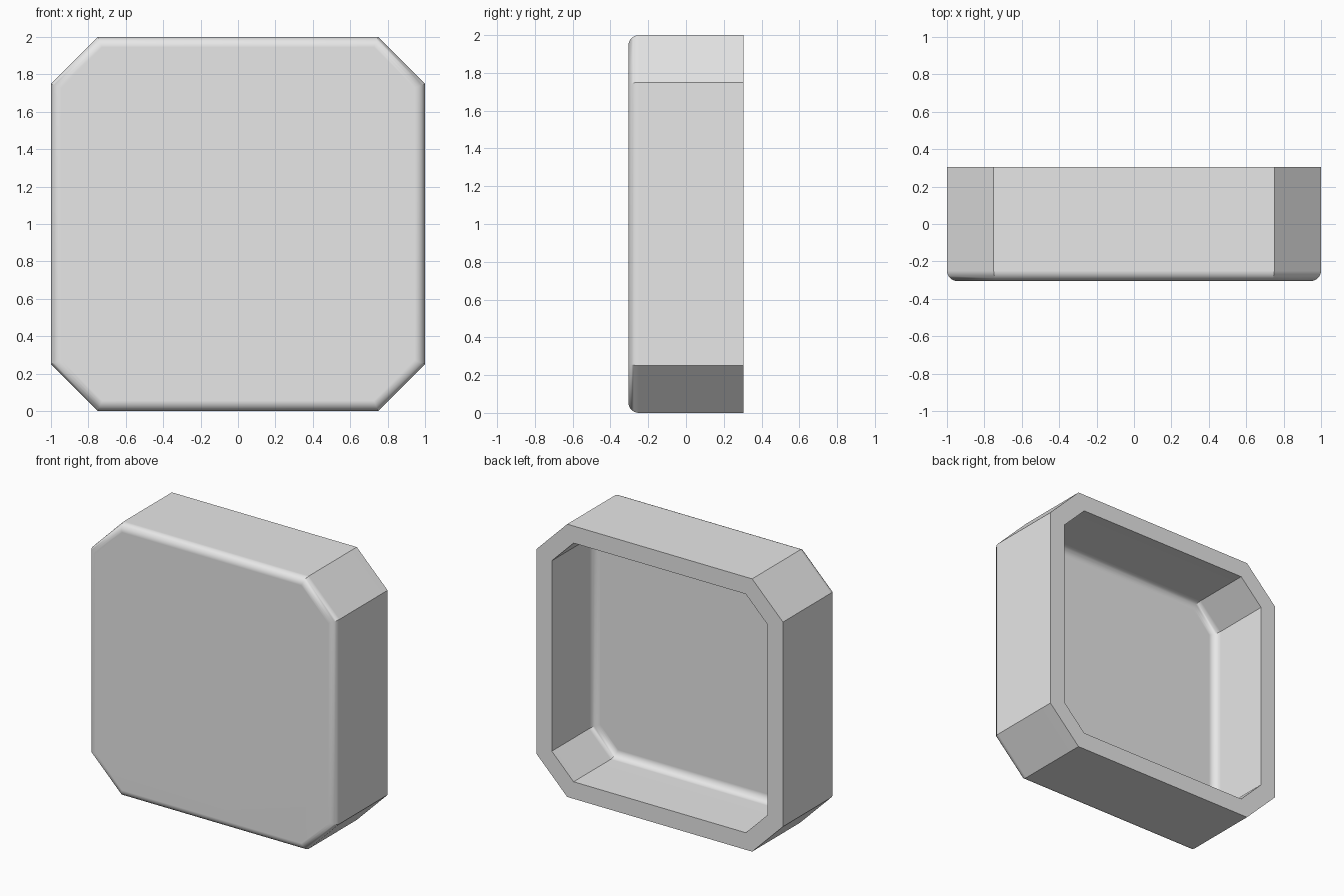
import bpy, bmesh, math

# Remove the default cube
cube = bpy.data.objects.get("Cube")
if cube:
    bpy.data.objects.remove(cube, do_unlink=True)

# Dimensions
HALF, CHAMFER = 1.0, 0.25
FRONT, BACK = -0.305, 0.305
WALL = 0.125
FILLET, STEPS = 0.055, 6

# Plain grey material
grey = bpy.data.materials.new("plain_grey")
grey.use_nodes = True
colour = (0.8, 0.8, 0.8, 1)
grey.diffuse_color = colour
grey.node_tree.nodes["Principled BSDF"].inputs["Base Color"].default_value = colour


def octagon(inset, y):
    """Chamfered square, offset inwards evenly on all eight sides."""
    a = HALF - inset
    b = HALF - CHAMFER - inset * math.tan(math.pi / 8)
    outline = [(a, -b), (a, b), (b, a), (-b, a), (-a, b), (-a, -b), (-b, -a), (b, -a)]
    return [(x, y, z + HALF) for x, z in outline]


def fillet(inset, y):
    """Quarter round from a face at depth y out to a wall at the given inset."""
    for i in range(STEPS + 1):
        t = math.pi / 2 * i / STEPS
        yield inset + FILLET * (1 - math.sin(t)), y + FILLET * (1 - math.cos(t))


# Section: front edge, outer wall, rim, inner wall, floor edge
section = list(fillet(0, FRONT))
section += [(0, BACK), (WALL, BACK)]
section += reversed(list(fillet(WALL, FRONT + WALL)))

# Loft the section round the octagon and cap the front and the floor
bm = bmesh.new()
rings = [[bm.verts.new(p) for p in octagon(*s)] for s in section]
for r0, r1 in zip(rings, rings[1:]):
    for i in range(8):
        j = (i + 1) % 8
        bm.faces.new((r0[i], r0[j], r1[j], r1[i]))
bm.faces.new(rings[0])
bm.faces.new(rings[-1])
bmesh.ops.recalc_face_normals(bm, faces=bm.faces)

mesh = bpy.data.meshes.new("open_back_tray")
bm.to_mesh(mesh)
bm.free()
mesh.materials.append(grey)
tray = bpy.data.objects.new("open_back_tray", mesh)
bpy.context.collection.objects.link(tray)

# Smooth fillets, crisp corners, flat large faces
bpy.ops.object.select_all(action="DESELECT")
tray.select_set(True)
bpy.context.view_layer.objects.active = tray
bpy.ops.object.shade_smooth_by_angle(angle=math.radians(30))
weighted = tray.modifiers.new("flat_faces", "WEIGHTED_NORMAL")
weighted.keep_sharp = True
